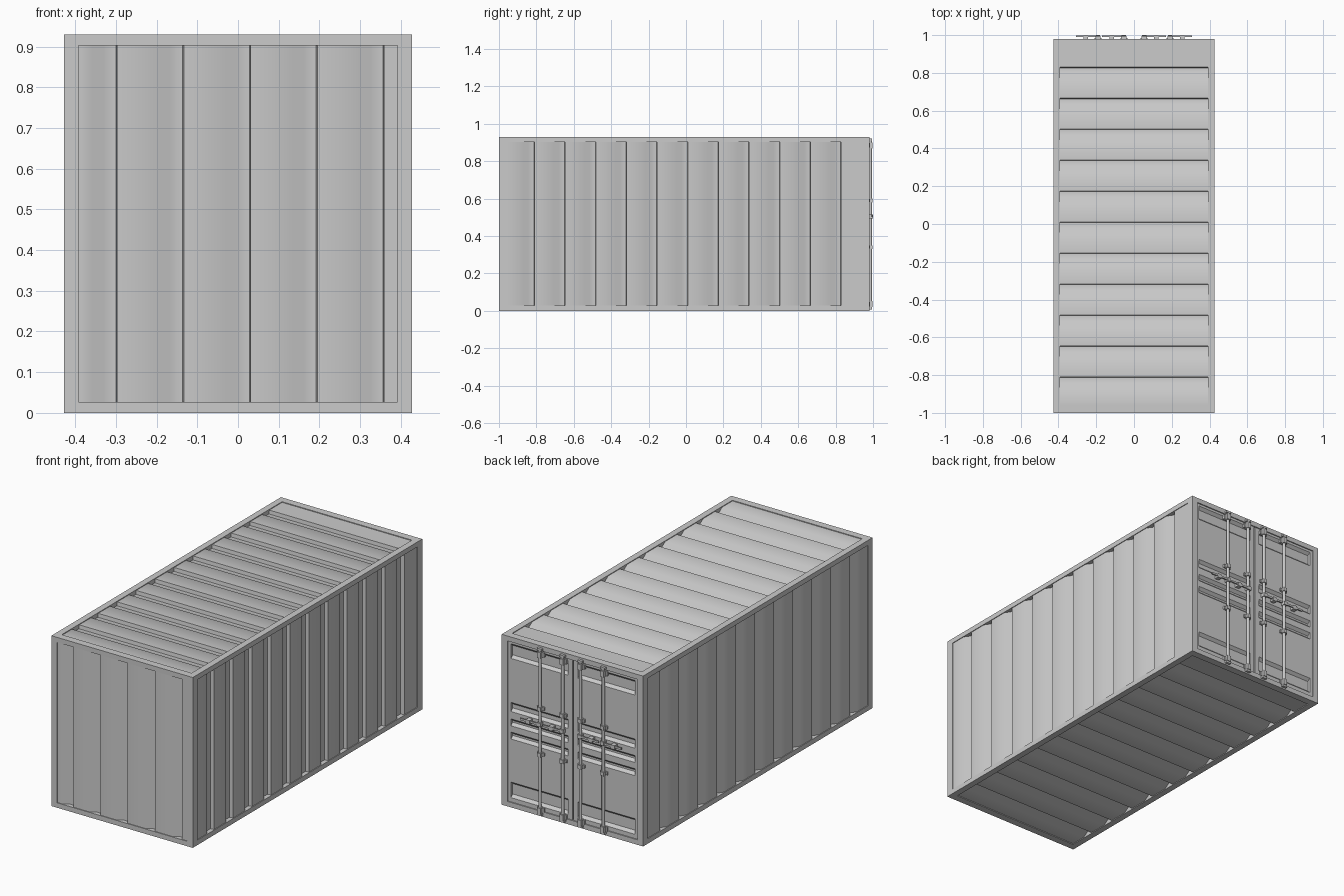
import bpy, bmesh, math
from mathutils import Vector, Matrix

if "Cube" in bpy.data.objects:
    bpy.data.objects.remove(bpy.data.objects["Cube"])

HX, Y0, Y1, H = 0.427, -1.0, 0.98, 0.93      # outer shell
TX, TY, TZ = 0.035, 0.04, 0.027              # frame beam thickness
REC = 0.004                                  # panel recess behind the frame


def finish(name, bm, angle=40):
    me = bpy.data.meshes.new(name)
    bm.to_mesh(me)
    bm.free()
    for p in me.polygons:
        p.use_smooth = True
    me.set_sharp_from_angle(angle=math.radians(angle))
    ob = bpy.data.objects.new(name, me)
    bpy.context.collection.objects.link(ob)
    return ob


def add_box(bm, lo, hi):
    lo, hi = Vector(lo), Vector(hi)
    m = Matrix.Translation((lo + hi) / 2) @ Matrix.Diagonal((*(hi - lo), 1))
    bmesh.ops.create_cube(bm, size=1, matrix=m)


def add_cyl(bm, centre, r, length, sides=12):
    bmesh.ops.create_cone(bm, cap_ends=True, segments=sides, radius1=r, radius2=r,
                          depth=length, matrix=Matrix.Translation(centre))


def panel(name, place, u0, u1, v0, v1, grooves, depth):
    """Sheet pressed with grooves; place(u, v, d) maps to space, d goes inward."""
    prof = [(u0, 0)]
    for a, b, c, d in grooves:
        prof += [(a, 0), (b, depth), (c, depth), (d, 0)]
    prof.append((u1, 0))
    bm = bmesh.new()
    rows = [[bm.verts.new(place(u, v, d)) for v in (v0, v1)] for u, d in prof]
    for p, q in zip(rows, rows[1:]):
        bm.faces.new((p[0], p[1], q[1], q[0]))
    bm.normal_update()
    out = Vector(place(0, 0, 0)) - Vector(place(0, 0, 1))
    bm.faces.ensure_lookup_table()
    if bm.faces[0].normal.dot(out) < 0:
        bmesh.ops.reverse_faces(bm, faces=bm.faces[:])
    return finish(name, bm)


# Frame: posts, long rails and cross rails
bm = bmesh.new()
for s in (-1, 1):
    xa, xb = sorted((s * HX, s * (HX - TX)))
    for ya, yb in ((Y0, Y0 + TY), (Y1 - TY, Y1)):
        add_box(bm, (xa, ya, 0), (xb, yb, H))
    for za, zb in ((0, TZ), (H - TZ, H)):
        add_box(bm, (xa, Y0 + TY, za), (xb, Y1 - TY, zb))
for ya, yb in ((Y0, Y0 + TY), (Y1 - TY, Y1)):
    for za, zb in ((0, TZ), (H - TZ, H)):
        add_box(bm, (-HX + TX, ya, za), (HX - TX, yb, zb))
finish("frame", bm)

# Corrugated walls, roof and floor: soft slope on one side, steep step on the other
def corrugation(first, n):
    return [(e - 0.062, e - 0.033, e - 0.003, e)
            for e in (first + 0.164 * k for k in range(n))]

long_g, end_g = corrugation(-0.81, 11), corrugation(-0.297, 5)
ya, yb = Y0 + TY, Y1 - TY
xi = HX - TX
D = 0.02
for side, s in (("right", 1), ("left", -1)):
    panel(side + "_wall", lambda u, v, d, s=s: (s * (HX - REC - d), u, v),
          ya, yb, TZ, H - TZ, long_g, D)
panel("roof", lambda u, v, d: (v, u, H - REC - d), ya, yb, -xi, xi, long_g, D)
panel("floor", lambda u, v, d: (v, u, REC + d), ya, yb, -xi, xi, long_g, D)
panel("front_wall", lambda u, v, d: (u, Y0 + REC + d, v),
      -xi, xi, TZ, H - TZ, end_g, D)

# Doors: pressed sheet between flat stiles
DY = Y1 - 0.006
door_g = [(a, a + 0.014, b - 0.014, b) for a, b in
          ((0.05, 0.135), (0.37, 0.408), (0.442, 0.48), (0.52, 0.57), (0.81, 0.89))]
for side, s in (("right", 1), ("left", -1)):
    panel(side + "_door_sheet", lambda u, v, d, s=s: (s * v, DY - d, u),
          TZ, H - TZ, 0.03, 0.375, door_g, 0.015)
    bm = bmesh.new()
    for a, b in ((0.004, 0.03), (0.375, xi)):
        x0, x1 = sorted((s * a, s * b))
        add_box(bm, (x0, DY - 0.02, TZ), (x1, DY, H - TZ))
    finish(side + "_door_stiles", bm)
bm = bmesh.new()
add_box(bm, (-0.006, DY - 0.02, TZ), (0.006, DY - 0.012, H - TZ))
finish("door_seal", bm)

# Locking rods with brackets, end cams and handles
RY = 0.986
for side, s in (("right", 1), ("left", -1)):
    for label, x in (("inner", 0.054), ("outer", 0.191)):
        cx = s * x
        bm = bmesh.new()
        add_cyl(bm, (cx, RY, H / 2), 0.008, 0.90)
        finish(f"{side}_{label}_lock_rod", bm)

        bm = bmesh.new()
        for z in (0.035, 0.34, 0.59, 0.885):
            end = z < 0.1 or z > 0.8
            h = 0.016 if end else 0.010
            add_box(bm, (cx - 0.011, DY - 0.004, z - h), (cx + 0.011, 0.998, z + h))
            # mounting plate
            add_box(bm, (cx - 0.021, DY - 0.004, z - h * 0.8),
                    (cx + 0.021, 0.983, z + h * 0.8))
        for z in (0.014, 0.914):
            add_box(bm, (cx - 0.014, Y1 - 0.004, z - 0.006),
                    (cx + 0.014, 0.994, z + 0.006))
        finish(f"{side}_{label}_lock_brackets", bm)

        bm = bmesh.new()
        x0, x1 = sorted((cx - s * 0.008, cx + s * 0.115))
        add_box(bm, (x0, 0.990, 0.501), (x1, 0.997, 0.511))
        add_box(bm, (cx - 0.011, 0.976, 0.496), (cx + 0.011, 1.0, 0.516))
        hx = cx + s * 0.065
        add_box(bm, (hx - 0.012, DY - 0.016, 0.493), (hx + 0.012, 1.0, 0.515))
        finish(f"{side}_{label}_lock_handle", bm)
